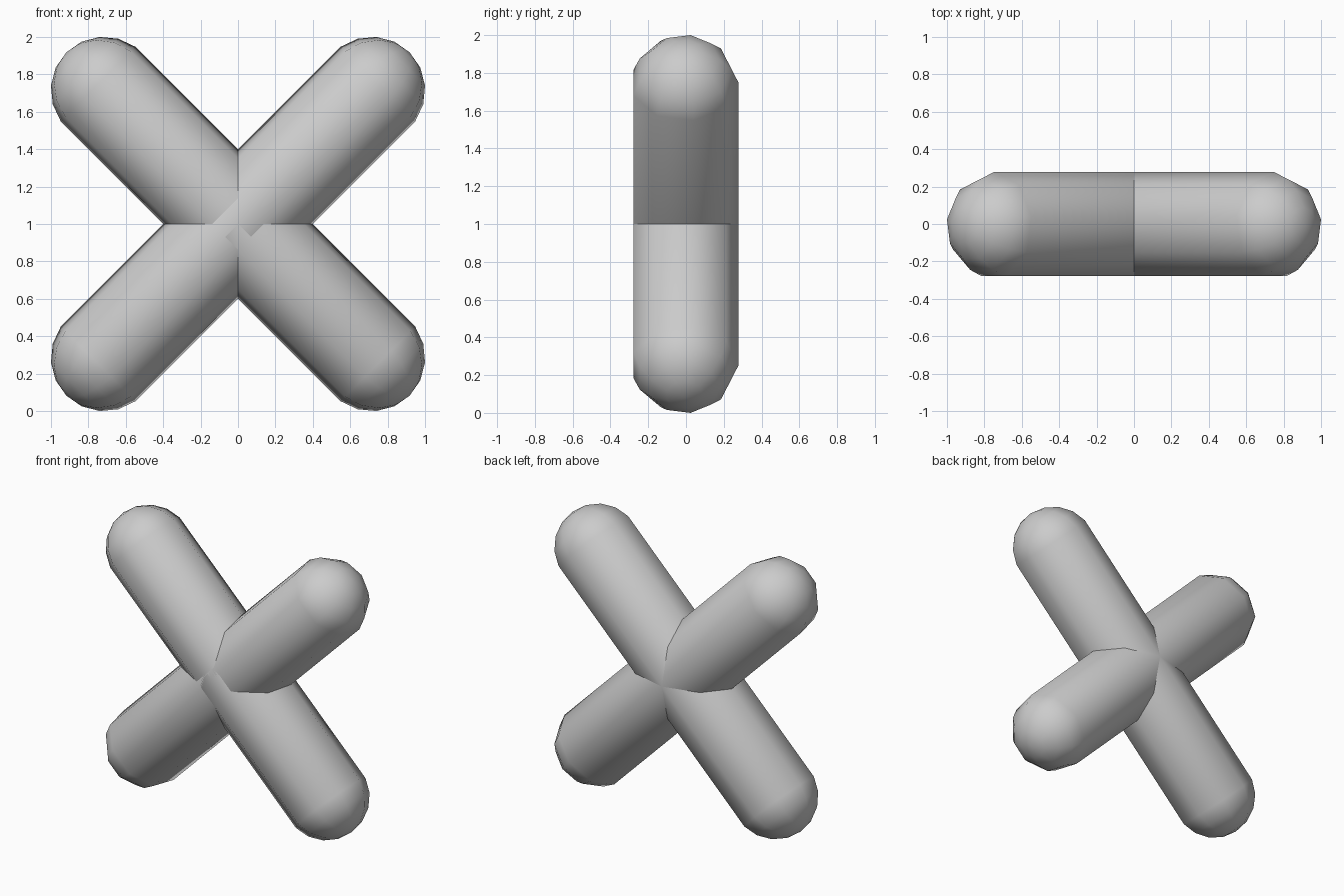
import bpy, bmesh
from math import radians
from mathutils import Matrix

if "Cube" in bpy.data.objects:
    bpy.data.objects.remove(bpy.data.objects["Cube"])

RADIUS = 0.291    # sphere radius of the rounded ends
HALF = 1.007      # distance from the middle to each end's sphere centre
Y_SHIFT = -0.0083  # nine sides are uneven in depth, so recentre


def capsule(name, tilt):
    """Nine-sided sphere pulled apart along its axis, then tilted about y."""
    bm = bmesh.new()
    bmesh.ops.create_uvsphere(bm, u_segments=9, v_segments=9, radius=RADIUS)
    for v in bm.verts:
        v.co.z += HALF if v.co.z > 0 else -HALF
    # single corner edge to the back, flat side to the front
    if max(v.co.y for v in bm.verts) < -min(v.co.y for v in bm.verts):
        bmesh.ops.rotate(bm, verts=bm.verts, matrix=Matrix.Rotation(radians(180), 3, 'Z'))
    bmesh.ops.rotate(bm, verts=bm.verts, matrix=Matrix.Rotation(radians(tilt), 3, 'Y'))
    bmesh.ops.translate(bm, verts=bm.verts, vec=(0, Y_SHIFT, 1))
    for f in bm.faces:
        f.smooth = True
    mesh = bpy.data.meshes.new(name)
    bm.to_mesh(mesh)
    bm.free()
    ob = bpy.data.objects.new(name, mesh)
    bpy.context.collection.objects.link(ob)


# two crossed bars
capsule("rising_bar", 45)
capsule("falling_bar", -45)
